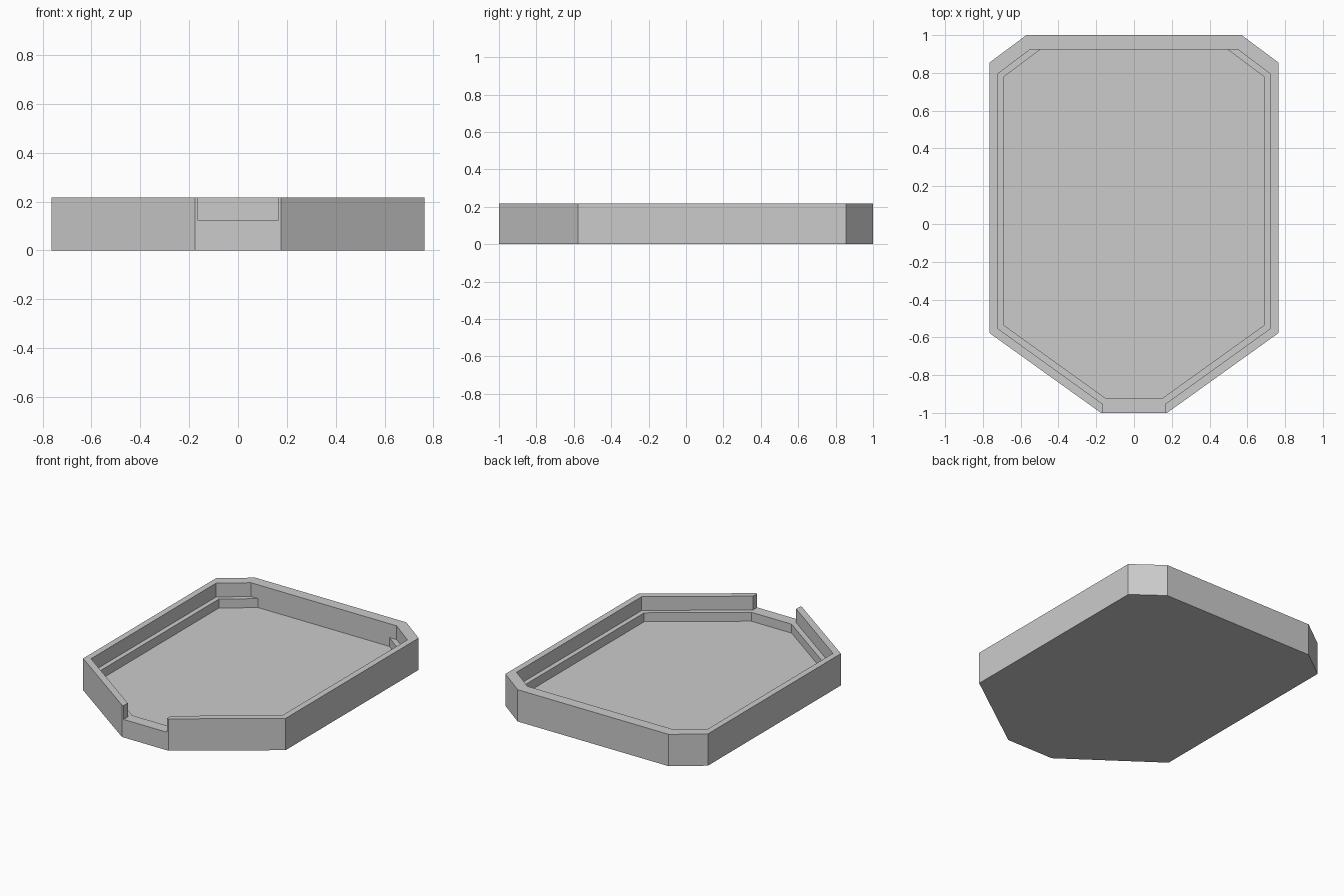
import bpy
import bmesh

# Remove the default cube
if "Cube" in bpy.data.objects:
    bpy.data.objects.remove(bpy.data.objects["Cube"], do_unlink=True)

grey = bpy.data.materials.new("light_grey")
grey.use_nodes = True
colour = (0.6, 0.6, 0.6, 1)
grey.diffuse_color = colour
grey.node_tree.nodes["Principled BSDF"].inputs["Base Color"].default_value = colour


def prism(name, half, bottom, top):
    """Extrude a left-right symmetric outline, given by its +x half."""
    outline = half + [(-x, y) for x, y in reversed(half)]
    bm = bmesh.new()
    base = bm.faces.new([bm.verts.new((x, y, bottom)) for x, y in outline])
    up = bmesh.ops.extrude_face_region(bm, geom=[base], use_keep_orig=True)["geom"]
    verts = [v for v in up if isinstance(v, bmesh.types.BMVert)]
    bmesh.ops.translate(bm, verts=verts, vec=(0, 0, top - bottom))
    bmesh.ops.recalc_face_normals(bm, faces=bm.faces[:])
    mesh = bpy.data.meshes.new(name)
    bm.to_mesh(mesh)
    bm.free()
    mesh.materials.append(grey)
    obj = bpy.data.objects.new(name, mesh)
    bpy.context.collection.objects.link(obj)
    return obj


def carve(body, cutter):
    """Subtract the cutter from the body and discard it."""
    cutter.hide_render = True
    mod = body.modifiers.new("carve", "BOOLEAN")
    mod.operation = "DIFFERENCE"
    mod.solver = "EXACT"
    mod.object = cutter
    bpy.context.view_layer.objects.active = body
    bpy.ops.object.modifier_apply(modifier=mod.name)
    bpy.data.objects.remove(cutter, do_unlink=True)


# Solid eight-sided body
tray = prism("tray", [(0.175, -1), (0.764, -0.578), (0.764, 0.855), (0.57, 1)], 0, 0.217)

# Lid recess above the ledge, open through the front wall
carve(tray, prism("lid_recess", [(0.163, -1.1), (0.163, -0.955), (0.722, -0.553),
                                 (0.722, 0.794), (0.55, 0.924)], 0.123, 0.3))

# Deeper pocket down to the floor
carve(tray, prism("pocket", [(0.152, -0.921), (0.69, -0.535),
                             (0.69, 0.778), (0.496, 0.924)], 0.062, 0.3))
